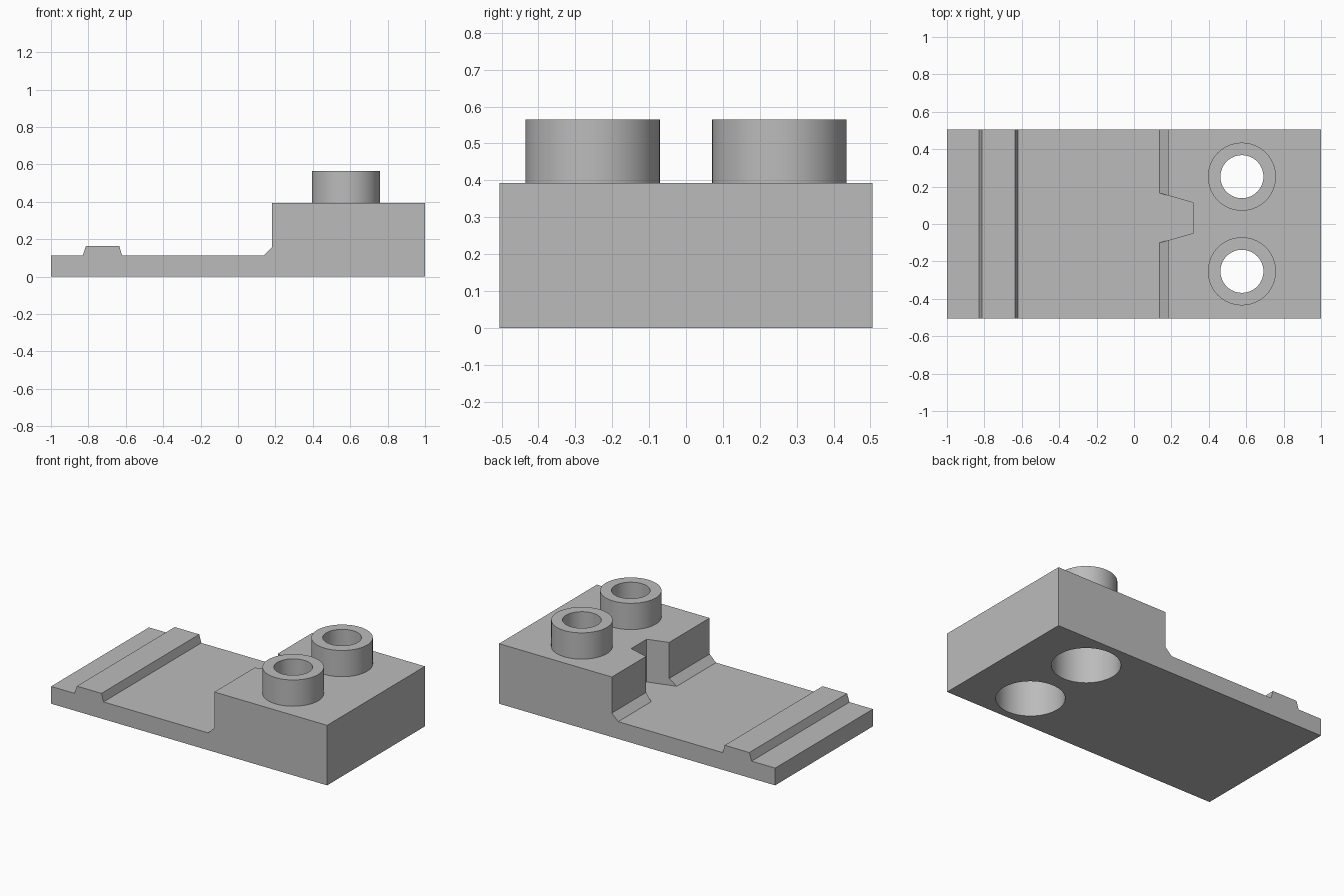
import bpy, bmesh, math

old = bpy.data.objects.get("Cube")
if old:
    bpy.data.objects.remove(old, do_unlink=True)

HALF_W, PLATE, BLOCK, TOP = 0.506, 0.113, 0.393, 0.565
BOSS_X, BOSS_YS = 0.577, (-0.253, 0.253)

grey = bpy.data.materials.new("plain grey")
grey.use_nodes = True
colour = (0.5, 0.5, 0.5, 1)
grey.diffuse_color = colour
grey.node_tree.nodes["Principled BSDF"].inputs["Base Color"].default_value = colour


def prism(name, points, start, end):
    """Extrude a closed outline of 3D points along the vector end - start."""
    bm = bmesh.new()
    base = bm.faces.new([bm.verts.new([a + b for a, b in zip(p, start)]) for p in points])
    out = bmesh.ops.extrude_face_region(bm, geom=[base])
    verts = [v for v in out["geom"] if isinstance(v, bmesh.types.BMVert)]
    bmesh.ops.translate(bm, verts=verts, vec=[b - a for a, b in zip(start, end)])
    bmesh.ops.recalc_face_normals(bm, faces=bm.faces)
    mesh = bpy.data.meshes.new(name)
    bm.to_mesh(mesh)
    bm.free()
    obj = bpy.data.objects.new(name, mesh)
    bpy.context.collection.objects.link(obj)
    mesh.materials.append(grey)
    return obj


def cylinder(name, radius, y, low, high):
    ring = [(BOSS_X + radius * math.cos(a), y + radius * math.sin(a), 0)
            for a in (math.tau * i / 64 for i in range(64))]
    return prism(name, ring, (0, 0, low), (0, 0, high))


def combine(target, tool, operation):
    mod = target.modifiers.new(tool.name, "BOOLEAN")
    mod.operation, mod.solver, mod.object = operation, "EXACT", tool
    bpy.ops.object.select_all(action="DESELECT")
    bpy.context.view_layer.objects.active = target
    target.select_set(True)
    bpy.ops.object.modifier_apply(modifier=mod.name)
    bpy.data.objects.remove(tool, do_unlink=True)


# Side profile: thin plate, raised rail, chamfered step and tall block
profile = [(-1, 0), (1, 0), (1, BLOCK), (0.183, BLOCK), (0.183, 0.157), (0.137, PLATE),
           (-0.62, PLATE), (-0.635, 0.165), (-0.813, 0.165), (-0.83, PLATE), (-1, PLATE)]
body = prism("stepped_base", [(x, 0, z) for x, z in profile],
             (0, -HALF_W, 0), (0, HALF_W, 0))

# Tapered notch in the step
notch = [(0.1, 0.176), (0.137, 0.165), (0.318, 0.113), (0.318, -0.048),
         (0.137, -0.1), (0.1, -0.111)]
combine(body, prism("notch_cutter", [(x, y, 0) for x, y in notch],
                    (0, 0, PLATE), (0, 0, 0.5)), "DIFFERENCE")

# Hollow bosses with wider sockets below
for y in BOSS_YS:
    combine(body, cylinder("boss", 0.182, y, 0.35, TOP), "UNION")
    combine(body, cylinder("socket_cutter", 0.203, y, -0.1, 0.28), "DIFFERENCE")
    combine(body, cylinder("bore_cutter", 0.115, y, 0.2, 0.7), "DIFFERENCE")

bpy.ops.object.select_all(action="DESELECT")
bpy.context.view_layer.objects.active = body
body.select_set(True)
bpy.ops.object.shade_smooth_by_angle(angle=math.radians(30))
